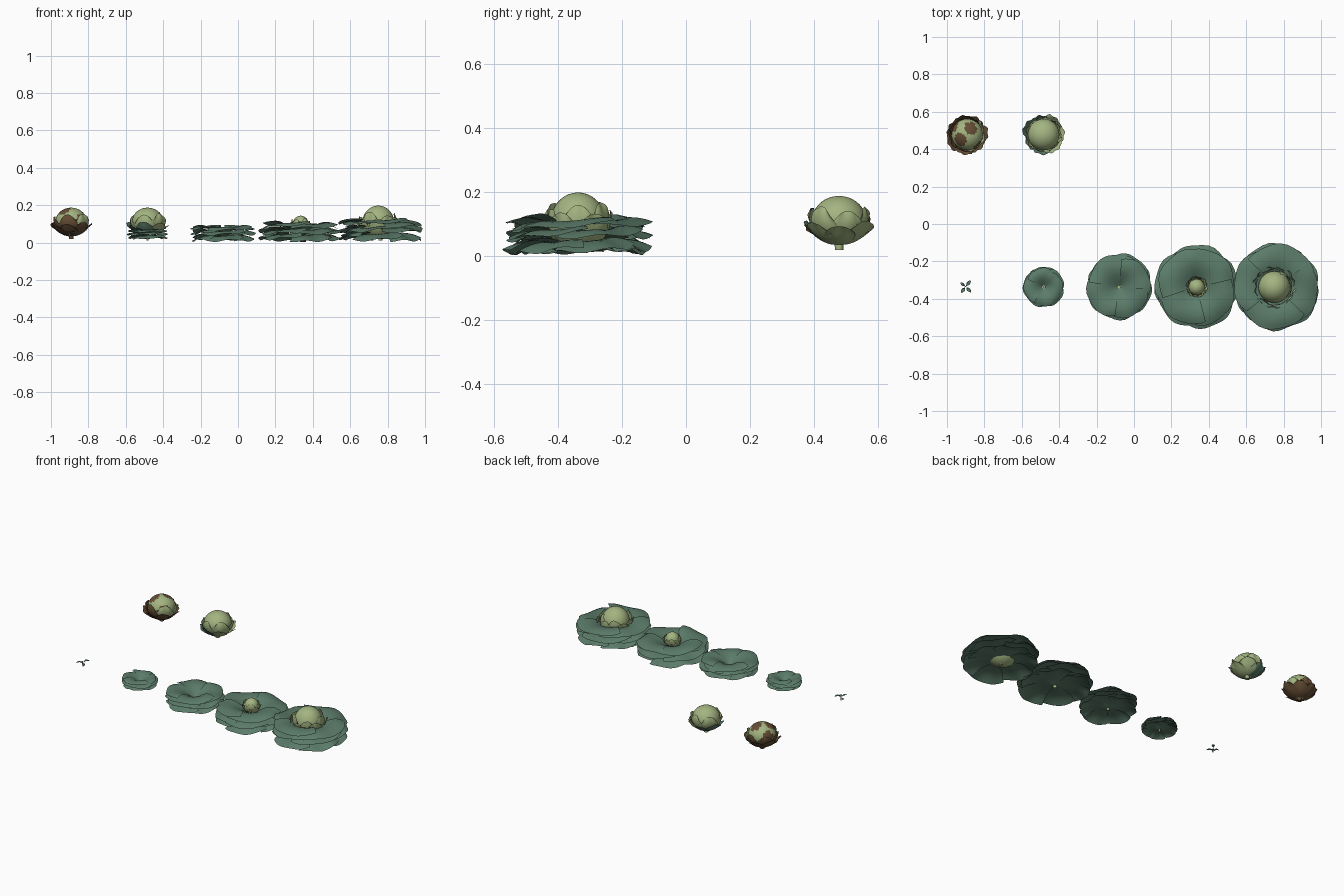
import bpy, bmesh, random
from math import sin, cos, pi
from mathutils import Vector

random.seed(4)
cube = bpy.data.objects.get("Cube")
if cube:
    bpy.data.objects.remove(cube, do_unlink=True)


def material(name, rgb):
    m = bpy.data.materials.new(name)
    m.use_nodes = True
    m.diffuse_color = (*rgb, 1)
    m.node_tree.nodes["Principled BSDF"].inputs["Base Color"].default_value = (*rgb, 1)
    return m


LEAF = material("blue green leaf", (0.105, 0.2, 0.143))
HEAD = material("pale green head", (0.37, 0.46, 0.22))
ROT = material("rotten brown", (0.13, 0.075, 0.035))
PALETTE = [LEAF, HEAD, ROT]


def finish(name, bm, place):
    """Turn a bmesh into a smooth object standing at place."""
    mesh = bpy.data.meshes.new(name)
    bm.to_mesh(mesh)
    bm.free()
    for m in PALETTE:
        mesh.materials.append(m)
    for p in mesh.polygons:
        p.use_smooth = True
    ob = bpy.data.objects.new(name, mesh)
    ob.location = (*place, 0)
    bpy.context.collection.objects.link(ob)
    return ob


def sheet(bm, surface, angle, mat, nu=10, nv=12):
    """Add one leaf; surface(u, v) gives radius, angle offset and height."""
    rows = []
    for i in range(nu + 1):
        row = []
        for j in range(nv + 1):
            r, a, z = surface(i / nu, 2 * j / nv - 1)
            row.append(bm.verts.new((r * cos(angle + a), r * sin(angle + a), z)))
        rows.append(row)
    for i in range(nu):
        for j in range(nv):
            f = bm.faces.new((rows[i][j], rows[i + 1][j],
                              rows[i + 1][j + 1], rows[i][j + 1]))
            f.material_index = mat


def spread_leaves(name, place, count, length, base, rise, droop, turn, half):
    """Ring of broad, wavy leaves lying open."""
    bm = bmesh.new()
    for k in range(count):
        size = length * random.uniform(0.94, 1.0)
        phase = random.uniform(0, 6)
        lift = random.uniform(-0.03, 0.03) * length

        def surface(u, v):
            r = 0.008 + (size - 0.008) * u * (1 - 0.1 * u * v * v + 0.02 * u * sin(7 * v + phase))
            z = base + rise * sin(pi / 2 * u / 0.72) - droop * u ** 3
            z += u * (lift + length * (0.05 * v + 0.03 * abs(v)))
            z += length * 0.025 * u ** 3 * sin(6 * v + phase)
            return r, half * v, max(z, 0.002)

        sheet(bm, surface, turn + 2 * pi * k / count + random.uniform(-0.1, 0.1), 0)
    return finish(name, bm, place)


def cup_leaves(name, place, count, radius, zc, height, reach, flare, turn, choose, half=0.75):
    """Ring of leaves wrapped around a head, tips flaring a little."""
    bm = bmesh.new()
    for k in range(count):
        angle = turn + 2 * pi * k / count
        top = reach * pi * random.uniform(0.9, 1.08)
        out = flare * random.uniform(0.6, 1.2)
        phase = random.uniform(0, 6)

        def surface(u, v):
            t = 0.08 * pi + (top - 0.08 * pi) * u * (1 - 0.22 * v * v)
            r = radius * sin(t) + out * u ** 4 + 0.04 * radius * v * u
            r += 0.035 * radius * u ** 3 * sin(7 * v + phase)
            return r, half * v * (0.6 + 0.4 * sin(pi * u)), zc - height * cos(t)

        sheet(bm, surface, angle, choose(cos(angle), sin(angle)))
    return finish(name, bm, place)


def ball(name, place, radius, height, zc, rule=lambda d: 1):
    bm = bmesh.new()
    bmesh.ops.create_uvsphere(bm, u_segments=28, v_segments=18, radius=1)
    for f in bm.faces:
        f.material_index = rule(f.calc_center_median().normalized())
    bmesh.ops.scale(bm, vec=(radius, radius, height), verts=bm.verts)
    bmesh.ops.translate(bm, vec=(0, 0, zc), verts=bm.verts)
    return finish(name, bm, place)


def stem(name, place, radius, low, high, mat):
    bm = bmesh.new()
    bmesh.ops.create_cone(bm, cap_ends=True, segments=10, radius1=radius,
                          radius2=radius * 1.1, depth=high - low)
    bmesh.ops.translate(bm, vec=(0, 0, (low + high) / 2), verts=bm.verts)
    for f in bm.faces:
        f.material_index = mat
    ob = finish(name, bm, place)
    for p in ob.data.polygons:
        p.use_smooth = len(p.vertices) == 4


ROW = -0.337

# Seedling: two opposed pairs of small round leaves on a thin stem
seedling = (-0.9, -0.335)
bm = bmesh.new()
for angle, length, z in ((0.9, 0.037, 0.05), (-2.2, 0.035, 0.048), (2.5, 0.03, 0.036), (-0.8, 0.036, 0.038)):
    def small(u, v):
        return (0.005 + length * u * (1 - 0.25 * v * v), 0.45 * v * sin(pi * (0.15 + 0.7 * u)),
                z + 0.008 * sin(2.4 * u) + 0.004 * abs(v))
    sheet(bm, small, angle, 0, 6, 6)
finish("seedling_leaves", bm, seedling)
stem("seedling_stem", seedling, 0.003, 0.025, 0.05, 1)

# Growing plants: layers of open leaves from the top down
for name, x, size, base, tall in (("young", -0.483, 0.112, 0.038, 0.032),
                                  ("half_grown", -0.08, 0.183, 0.04, 0.05),
                                  ("budding", 0.335, 0.229, 0.045, 0.062),
                                  ("mature", 0.762, 0.24, 0.05, 0.066)):
    place = (x, ROW)
    layers = ((4, 0.97, 0, 1.0, 0.15), (5, 1.0, 0.15, 0.65, 0.3), (6, 0.98, 0.3, 0.35, 0.5))
    for i, (count, reach, drop, rise, droop) in enumerate(layers):
        spread_leaves(f"{name}_leaf_layer_{i + 1}", place, count, size * reach,
                      base - drop * tall, rise * tall, droop * tall,
                      0.5 + 0.6 * i + x, 4.2 / count)
    stem(f"{name}_stem", place, 0.05 * size, 0.012, base, 1)

# Heads sitting in the two oldest plants, each wrapped by pale leaves
for name, x, radius, zc, height in (("budding", 0.335, 0.043, 0.098, 0.046),
                                    ("mature", 0.75, 0.085, 0.108, 0.09)):
    place = (x, ROW)
    ball(f"{name}_head", place, radius, height, zc)
    for i, reach in enumerate((0.68, 0.58)):
        cup_leaves(f"{name}_head_wrapper_{i + 1}", place, 6, radius * (1.08 + 0.1 * i), zc,
                   height * 1.03, reach, radius * 0.14, 0.5 * i, lambda cx, cy: 1)


# Picked cabbages: fresh and rotten
def spots(d):
    marks = ((-0.45, -0.35, 0.8), (0.25, 0.45, 0.85), (-0.85, 0.5, 0.2), (0.7, -0.7, 0.1))
    return 2 if any(d.dot(Vector(m).normalized()) > 0.9 for m in marks) else 1


def fresh_inner(cx, cy):
    return 1


def fresh_outer(cx, cy):
    return 1 if cx > 0.55 else 0


def rotten_inner(cx, cy):
    return 2 if cx < 0.3 else 1


def rotten_outer(cx, cy):
    return 2


for name, place, rule, inner, outer, stalk in (
        ("fresh", (-0.483, 0.478), lambda d: 1, fresh_inner, fresh_outer, 1),
        ("rotten", (-0.892, 0.478), spots, rotten_inner, rotten_outer, 2)):
    ball(f"{name}_cabbage_head", place, 0.084, 0.075, 0.112, rule)
    cup_leaves(f"{name}_inner_wrapper", place, 6, 0.09, 0.113, 0.077, 0.64, 0.006, 0.3, inner)
    cup_leaves(f"{name}_outer_wrapper", place, 7, 0.095, 0.112, 0.079, 0.46, 0.016, 0.0, outer)
    stem(f"{name}_cabbage_stem", place, 0.013, 0.018, 0.045, stalk)
